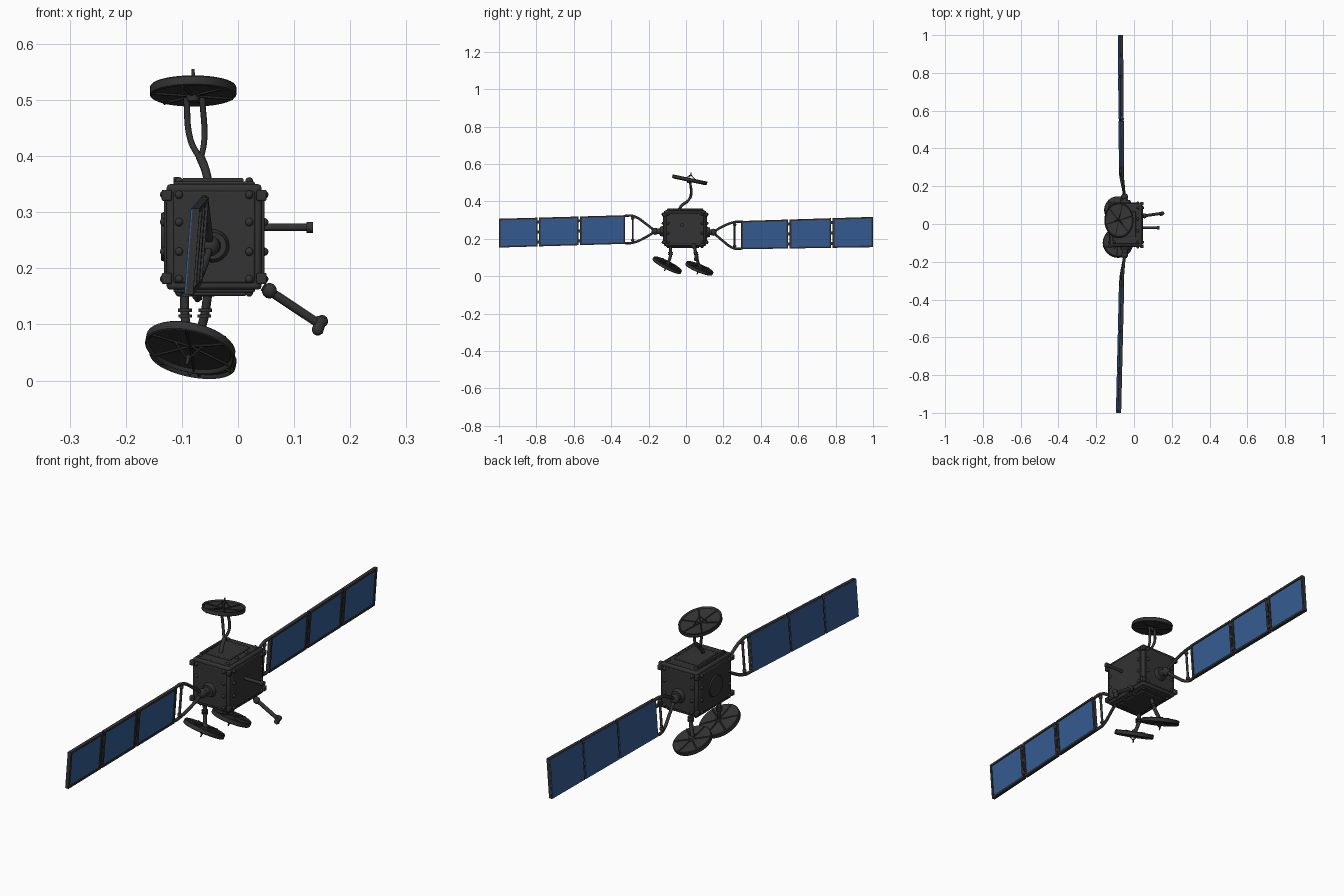
import bpy, bmesh, math
from mathutils import Vector, Matrix

if "Cube" in bpy.data.objects:
    bpy.data.objects.remove(bpy.data.objects["Cube"])


def material(name, rgb):
    m = bpy.data.materials.new(name)
    m.diffuse_color = (*rgb, 1)
    m.use_nodes = True
    m.node_tree.nodes["Principled BSDF"].inputs["Base Color"].default_value = m.diffuse_color
    return m


DARK = material("charcoal", (0.033, 0.033, 0.033))
BLUE = material("solar blue", (0.036, 0.11, 0.295))


def add(name, bm, mat=DARK, smooth=True, bevel=0):
    bmesh.ops.recalc_face_normals(bm, faces=bm.faces)
    me = bpy.data.meshes.new(name)
    bm.to_mesh(me)
    bm.free()
    me.materials.append(mat)
    ob = bpy.data.objects.new(name, me)
    bpy.context.collection.objects.link(ob)
    bpy.ops.object.select_all(action='DESELECT')
    bpy.context.view_layer.objects.active = ob
    ob.select_set(True)
    if bevel:
        b = ob.modifiers.new("bevel", 'BEVEL')
        b.width, b.segments = bevel, 2
    if smooth:
        bpy.ops.object.shade_smooth_by_angle(angle=math.radians(35))
    return ob


def rod(name, a, b, r1, r2=None, seg=14):
    """Straight rod or cone between two points."""
    a, b = Vector(a), Vector(b)
    bm = bmesh.new()
    rot = (b - a).to_track_quat('Z', 'Y').to_matrix().to_4x4()
    bmesh.ops.create_cone(bm, cap_ends=True, segments=seg, radius1=r1,
                          radius2=r1 if r2 is None else r2, depth=(b - a).length,
                          matrix=Matrix.Translation((a + b) / 2) @ rot)
    return add(name, bm)


def ball(name, spots, r):
    bm = bmesh.new()
    for p in spots:
        bmesh.ops.create_uvsphere(bm, u_segments=10, v_segments=7, radius=r,
                                  matrix=Matrix.Translation(p))
    return add(name, bm)


def box(name, lo, hi, mat=DARK, bevel=0):
    lo, hi = Vector(lo), Vector(hi)
    bm = bmesh.new()
    bmesh.ops.create_cube(bm, size=1, matrix=Matrix.Translation((lo + hi) / 2)
                          @ Matrix.Diagonal((*(hi - lo), 1)))
    return add(name, bm, mat, bool(bevel), bevel)


def tube(name, pts, r):
    """Bent tube through a few points."""
    cu = bpy.data.curves.new(name, 'CURVE')
    cu.dimensions = '3D'
    cu.bevel_depth, cu.bevel_resolution, cu.resolution_u = r, 2, 6
    cu.use_fill_caps = True
    sp = cu.splines.new('BEZIER')
    sp.bezier_points.add(len(pts) - 1)
    for bp, p in zip(sp.bezier_points, pts):
        bp.co = p
        bp.handle_left_type = bp.handle_right_type = 'AUTO'
    ob = bpy.data.objects.new(name, cu)
    bpy.context.collection.objects.link(ob)
    cu.materials.append(DARK)
    bpy.ops.object.select_all(action='DESELECT')
    bpy.context.view_layer.objects.active = ob
    ob.select_set(True)
    bpy.ops.object.convert(target='MESH')


# body box with raised cover plates on each side
L, H = Vector((-0.127, -0.118, 0.162)), Vector((0.042, 0.108, 0.35))
box("body", L, H, bevel=0.006)
C = (L + H) / 2
for ax in range(3):
    lo, hi = L.copy(), H.copy()
    for k in range(3):
        g = -0.005 if k == ax else 0.012
        lo[k] += g
        hi[k] -= g
    box("body_cover_" + "xyz"[ax], lo, hi, bevel=0.003)
box("roof_plate", (-0.1, -0.07, 0.35), (0.01, 0.065, 0.361), bevel=0.003)
box("roof_strip", (-0.115, -0.09, 0.352), (-0.105, 0.08, 0.363), bevel=0.002)
box("floor_plate", (-0.1, -0.08, 0.151), (0.015, 0.07, 0.162), bevel=0.003)
rod("back_round_cover", (-0.13, C.y, C.z), (-0.137, C.y, C.z), 0.045, 0.042, 32)

# bolts along two columns of every face
studs = []
for ax in range(3):
    u, v = [k for k in range(3) if k != ax]
    for side in (L[ax] - 0.005, H[ax] + 0.005):
        for fu in (L[u] + 0.022, H[u] - 0.022):
            for t in (0.1, 0.36, 0.64, 0.9):
                p = Vector((0, 0, 0))
                p[ax], p[u], p[v] = side, fu, L[v] + t * (H[v] - L[v])
                studs.append(p)
ball("body_bolts", studs, 0.0075)
# corner blocks
for x in (L.x, H.x):
    for y in (L.y, H.y):
        for z in (L.z + 0.02, H.z - 0.02):
            c = Vector((x, y, z))
            d = Vector((0.009, 0.009, 0.01))
            box("corner_block", c - d, c + d, bevel=0.003)


# dish: shallow turned shell, ribs on both faces, feed on a tripod
def dish(name, centre, axis, rx, ry, spike):
    M = (Matrix.Translation(centre)
         @ Vector(axis).to_track_quat('Z', 'Y').to_matrix().to_4x4())
    prof = [(0, -0.008), (0.5, -0.0065), (0.97, -0.008), (1, -0.006), (1, 0.008),
            (0.98, 0.01), (0.95, 0.008), (0.92, 0.004), (0.5, -0.001), (0, -0.003)]
    n = 40
    bm = bmesh.new()
    rings = []
    for r, z in prof:
        if r == 0:
            rings.append([bm.verts.new((0, 0, z))] * n)
        else:
            rings.append([bm.verts.new((rx * r * math.cos(math.tau * i / n),
                                        ry * r * math.sin(math.tau * i / n), z)) for i in range(n)])
    for a, b in zip(rings, rings[1:]):
        for i in range(n):
            j = (i + 1) % n
            bm.faces.new(list(dict.fromkeys((a[i], a[j], b[j], b[i]))))
    bm.transform(M)
    add(name, bm)
    for i in range(6):
        t = math.tau * (i + 0.25) / 6
        c, s = rx * math.cos(t), ry * math.sin(t)
        rod(name + "_back_rib", M @ Vector((0, 0, -0.008)),
            M @ Vector((c * 0.95, s * 0.95, -0.008)), 0.0028, seg=6)
        rod(name + "_front_rib", M @ Vector((0, 0, -0.001)),
            M @ Vector((c * 0.95, s * 0.95, 0.006)), 0.0025, seg=6)
        if i % 2 == 0:
            rod(name + "_feed_leg", M @ Vector((c * 0.4, s * 0.4, 0)),
                M @ Vector((0, 0, spike * 0.72)), 0.002, seg=6)
    rod(name + "_feed", M @ Vector((0, 0, spike * 0.5)), M @ Vector((0, 0, spike)), 0.004, 0.0025)
    rod(name + "_back_hub", M @ Vector((0, 0, -0.018)), M @ Vector((0, 0, -0.004)), 0.01, 0.014)


dish("top_dish", (-0.08, 0.02, 0.515), (0, 0.21, 1), 0.077, 0.095, 0.041)
dish("lower_dish_front", (-0.085, -0.1, 0.06), (-0.2, -0.5, -1), 0.08, 0.085, 0.036)
dish("lower_dish_back", (-0.08, 0.072, 0.043), (-0.2, -0.4, -1), 0.078, 0.078, 0.036)

# forked mast of the top dish
tube("mast", [(-0.052, -0.04, 0.35), (-0.058, -0.025, 0.375), (-0.068, 0.008, 0.4)], 0.008)
tube("mast_fork_a", [(-0.068, 0.005, 0.396), (-0.085, 0.024, 0.43), (-0.092, 0.022, 0.505)], 0.0055)
tube("mast_fork_b", [(-0.066, 0.005, 0.396), (-0.06, 0.028, 0.43), (-0.064, 0.022, 0.505)], 0.0055)

# stems of the lower dishes with collars
for nm, pts in (("front", [(-0.095, -0.083, 0.16), (-0.094, -0.083, 0.11), (-0.085, -0.096, 0.068)]),
                ("back", [(-0.053, 0.045, 0.16), (-0.061, 0.055, 0.11), (-0.08, 0.07, 0.052)])):
    tube("stem_" + nm, pts, 0.008)
    a, b = Vector(pts[0]), Vector(pts[1])
    for t in (0.15, 0.7, 0.9):
        p = a.lerp(b, t)
        rod("stem_collar_" + nm, p + Vector((0, 0, 0.003)), p - Vector((0, 0, 0.003)), 0.0125)

# two sensor booms on the +x side
rod("sensor_boom", (0.04, -0.02, 0.273), (0.125, -0.02, 0.273), 0.0065)
rod("sensor_tip", (0.122, -0.02, 0.273), (0.134, -0.02, 0.273), 0.01)
rod("long_boom", (0.045, 0.042, 0.167), (0.143, 0.056, 0.102), 0.008)
ball("long_boom_joint", [(0.056, 0.043, 0.16)], 0.014)
rod("long_boom_tip", (0.141, 0.053, 0.086), (0.15, 0.056, 0.112), 0.01)
ball("long_boom_tip_ends", [(0.142, 0.053, 0.091), (0.15, 0.056, 0.106)], 0.011)


# solar wings: corners interpolated along y, v runs bottom to top
def wing(name, y0, y1, bot, top, xs, splits, post_y, hub_y, hub_z, wall):
    def P(y, v, dx):
        t = (y - y0) / (y1 - y0)
        b, e = bot[0] + t * (bot[1] - bot[0]), top[0] + t * (top[1] - top[0])
        return (xs[0] + t * (xs[1] - xs[0]) + 0.012 * (v - 0.5) + dx, y, b + v * (e - b))

    def slab(nm, ya, yb, va, vb, da, db, mat):
        bm = bmesh.new()
        v = [bm.verts.new(P(y, w, d)) for y in (ya, yb) for w in (va, vb) for d in (da, db)]
        for f in ((0, 1, 3, 2), (4, 6, 7, 5), (0, 4, 5, 1), (2, 3, 7, 6), (0, 2, 6, 4), (1, 5, 7, 3)):
            bm.faces.new([v[i] for i in f])
        add(nm, bm, mat, False)

    s = 1 if y1 > y0 else -1
    edges = [y0, *splits, y1]
    for k, (a, b) in enumerate(zip(edges, edges[1:])):
        a += s * 0.004 * (k > 0)
        b -= s * 0.004 * (k < 2)
        w = s * 0.009
        slab(name + "_cells", a + s * 0.001, b - s * 0.001, 0.01, 0.99, -0.008, 0.004, BLUE)
        slab(name + "_frame_top", a, b, 0.945, 1.0, -0.005, 0.008, DARK)
        slab(name + "_frame_bottom", a, b, 0.0, 0.055, -0.005, 0.008, DARK)
        slab(name + "_frame_inner", a, a + w, 0, 1, -0.005, 0.008, DARK)
        slab(name + "_frame_outer", b - w, b, 0, 1, -0.005, 0.008, DARK)
    for y in splits:
        for v in (0.15, 0.5, 0.85):
            slab(name + "_hinge", y - 0.008, y + 0.008, v - 0.05, v + 0.05, -0.006, 0.009, DARK)
    # yoke arms, post and hub
    hub = Vector((-0.05, hub_y, hub_z))
    for v in (0.03, 0.97):
        p = Vector(P(post_y, v, 0))
        mid = p.lerp(hub, 0.62) + Vector((0, 0, 0.006 if v > 0.5 else -0.006))
        tube(name + "_yoke", [P(y0 + s * 0.01, v, 0), p, mid, hub], 0.0065)
        ball(name + "_yoke_joint", [P(post_y, 0.12 if v < 0.5 else 0.88, 0)], 0.009)
    rod(name + "_post", P(post_y, 0.03, 0), P(post_y, 0.97, 0), 0.005)
    rod(name + "_hub_base", (-0.045, wall, hub_z), (-0.045, wall + s * 0.016, hub_z), 0.03, 0.024, 20)
    rod(name + "_hub", (-0.046, wall, hub_z), hub, 0.018, 0.014, 16)
    ball(name + "_hub_ball", [hub], 0.019)


wing("left_wing", -0.325, -1.0, (0.173, 0.153), (0.326, 0.307), (-0.066, -0.082),
     (-0.57, -0.79), -0.285, -0.165, 0.24, -0.122)
wing("right_wing", 0.295, 1.0, (0.144, 0.155), (0.295, 0.317), (-0.066, -0.072),
     (0.55, 0.78), 0.26, 0.145, 0.235, 0.112)
